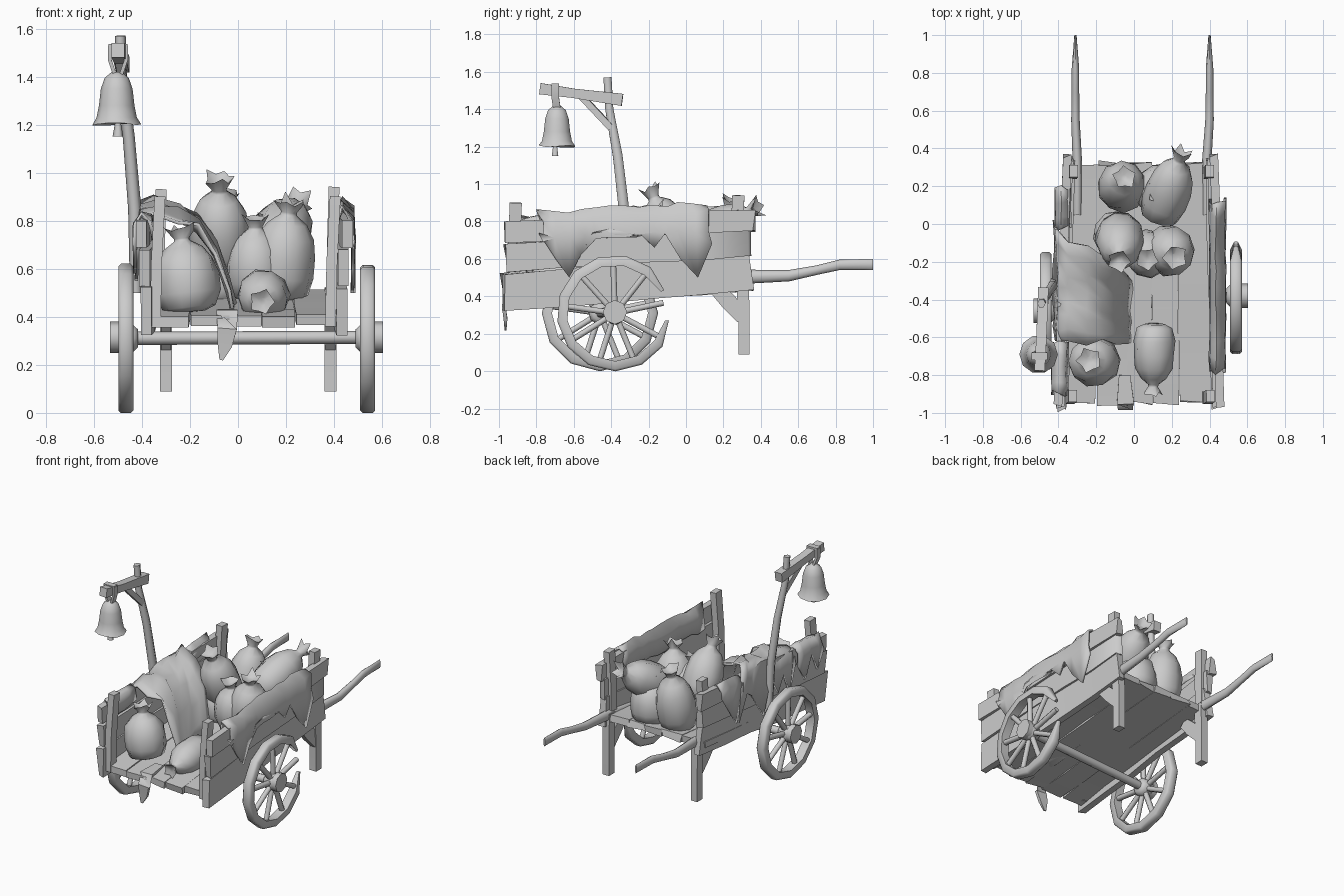
import bpy, bmesh, random
from math import sin, cos, pi, radians
from mathutils import Vector as V

if "Cube" in bpy.data.objects:
    bpy.data.objects.remove(bpy.data.objects["Cube"])

random.seed(4)


def rnd(a):
    return random.uniform(-a, a)


def finish(name, bm):
    bmesh.ops.recalc_face_normals(bm, faces=bm.faces[:])
    me = bpy.data.meshes.new(name)
    bm.to_mesh(me)
    bm.free()
    ob = bpy.data.objects.new(name, me)
    bpy.context.collection.objects.link(ob)
    return ob


def loft(name, rings, closed=False):
    bm = bmesh.new()
    vs = [[bm.verts.new(p) for p in r] for r in rings]
    n = len(vs[0])
    pairs = list(zip(vs, vs[1:])) + ([(vs[-1], vs[0])] if closed else [])
    for a, b in pairs:
        for i in range(n):
            j = (i + 1) % n
            bm.faces.new((a[i], a[j], b[j], b[i]))
    if not closed:
        bm.faces.new(vs[0])
        bm.faces.new(vs[-1])
    return finish(name, bm)


# sweep a box or round section along a path; w and h may be one value or one per point
def sweep(name, pts, w, h, n=4):
    pts = [V(p) for p in pts]
    w = w if isinstance(w, (list, tuple)) else [w] * len(pts)
    h = h if isinstance(h, (list, tuple)) else [h] * len(pts)
    rings = []
    for k, p in enumerate(pts):
        t = (pts[min(k + 1, len(pts) - 1)] - pts[max(k - 1, 0)]).normalized()
        ref = V((0, 1, 0)) if abs(t.z) > 0.8 else V((0, 0, 1))
        s = t.cross(ref).normalized()
        u = s.cross(t)
        if n == 4:
            sec = [(-.5, -.5), (.5, -.5), (.5, .5), (-.5, .5)]
        else:
            sec = [(.5 * cos(2 * pi * i / n), .5 * sin(2 * pi * i / n)) for i in range(n)]
        rings.append([p + s * a * w[k] + u * b * h[k] for a, b in sec])
    return loft(name, rings)


# warped plank running from a to b with ragged ends
def plank(name, a, b, w, h, seg=5):
    a, b = V(a), V(b)
    pts = [a.lerp(b, i / seg) + V((rnd(.004), 0, rnd(.005))) for i in range(seg + 1)]
    ob = sweep(name, pts, w, [h * (1 + rnd(.05)) for _ in pts])
    for v in ob.data.vertices[:4] + ob.data.vertices[-4:]:
        v.co.y += rnd(.015)


# tied sack: lumpy lathe from its base to the tip of the ruffle
def sack(name, base, tip, r, n=10):
    base, tip = V(base), V(tip)
    axis = tip - base
    q = axis.to_track_quat('Z', 'Y')
    prof = [(.5, 0), (.88, .05), (1.03, .22), (1.03, .42), (.92, .6), (.62, .74), (.27, .82), (.25, .85), (.46, .96), (.15, .9)]
    rings = []
    for k, (f, t) in enumerate(prof):
        ring = []
        for i in range(n):
            a = 2 * pi * i / n
            rr = r * f * (1 + rnd(.05) + (.14 * (-1) ** i if k == 8 else 0))
            zz = t + (.025 * (-1) ** i + rnd(.04) if k == 8 else 0)
            ring.append(base + q @ V((rr * cos(a), rr * sin(a), zz * axis.length)))
        rings.append(ring)
    loft(name, rings)


# draped cloth: cross profile in xz repeated along y, last point follows the ragged hem
def cloth(name, prof, ys, hem, rough, shrink=0):
    bm = bmesh.new()
    rows = []
    n = len(prof) - 1
    for i, y in enumerate(ys):
        row = []
        for j, (x, z) in enumerate(prof):
            zz = hem[i % len(hem)] if j == n else z + .05 * (y + .4) + rnd(rough)
            yy = ys[0] + (y - ys[0]) * (1 - shrink * (1 - j / n))
            row.append(bm.verts.new((x + rnd(rough * .3), yy + rnd(.02), zz)))
        rows.append(row)
    for a, b in zip(rows, rows[1:]):
        for j in range(n):
            bm.faces.new((a[j], a[j + 1], b[j + 1], b[j]))
    ob = finish(name, bm)
    m = ob.modifiers.new("thickness", 'SOLIDIFY')
    m.thickness = .014
    m.offset = 0


# wheel with faceted rim, spokes and hub; angles in degrees within the yz plane
def wheel(name, x, y, out, start, end, seg, closed):
    c = V((x, y, .31))
    sec = [(-.03, .257), (-.031, .3), (-.02, .311), (.02, .311), (.031, .3), (.03, .257)]
    rings = []
    for k in range(seg if closed else seg + 1):
        a = radians(start + (end - start) * k / seg)
        f = .35 if not closed and k in (0, seg) else 1
        rings.append([c + V((dx * f, cos(a) * (.28 + (r - .28) * f), sin(a) * (.28 + (r - .28) * f)))
                      for dx, r in sec])
    loft(name + "_rim", rings, closed)
    for k in range(9):
        a = radians(40 * k + 12)
        d = V((0, cos(a), sin(a)))
        sweep(name + "_spoke", [c + d * .03, c + d * .265], .038, .036, 6)
    sweep(name + "_hub", [c + V((out * dx, 0, 0)) for dx in (-.05, -.03, .03, .06)],
          [.08, .12, .12, .08], [.08, .12, .12, .08], 10)


wheel("right_wheel", .54, -.38, 1, 25, 352, 12, False)
wheel("left_wheel", -.467, -.46, -1, 0, 360, 12, True)
sweep("axle", [(-.53, -.46, .31), (.6, -.38, .315)], .055, .055, 8)
for x, y in ((-.515, -.46), (.585, -.38)):
    sweep("axle_cap", [(x - .018, y, .315), (x + .018, y, .315)], .13, .13, 8)


def bed_z(y):
    return .385 + .085 * (y + .95)


# bed floor planks, narrowing slightly toward the back
for a, b in ((-.385, -.203), (-.2, -.038), (-.035, .096), (.1, .238), (.243, .43)):
    y0, y1 = -.95 + rnd(.01), .32 + rnd(.01)
    c = (a + b) / 2
    plank("bed_plank", (c, y0, bed_z(y0) + rnd(.006)), (.04 + (c - .04) * .93, y1, bed_z(y1)), b - a, .045)

# side walls, three planks each, leaning outward and closing in toward the back
for name, xs, dx in (("left", (-.38, -.39, -.4), .045), ("right", (.43, .44, .455), -.03)):
    for x, z0, z1, h, y1 in zip(xs, (.42, .60, .745), (.535, .69, .805), (.205, .15, .115), (.34, .34, .36)):
        plank(name + "_side_plank", (x, -.965 + rnd(.015), z0), (x + dx, y1, z1), .045, h)

# corner posts inside the walls
for x, y, z0, z1, dx in ((-.345, -.92, .36, .9, .02), (.385, -.92, .36, .9, .02),
                         (-.33, .27, .46, .93, .01), (.39, .27, .46, .94, .01)):
    sweep("corner_post", [(x, y, z0), (x + dx * .3, y, (z0 + z1) / 2), (x + dx, y + .01, z1)], .045, .065)

# handles, legs and gusset braces
for x, hx in ((-.3, -.31), (.385, .4)):
    sweep("handle", [(x, .05, .475), (x, .33, .505), (hx, .55, .51), (hx, .7, .54), (hx, .82, .568), (hx, 1, .57)],
          [.05, .05, .045, .04, .04, .012], [.05, .075, .06, .05, .055, .06], 8)
    sweep("rear_leg", [(x, .31, .09), (x, .31, .3), (x, .3, .52)], .05, [.06, .06, .07])
    sweep("leg_brace", [(x, .15, .45), (x, .23, .37), (x, .3, .28)], .04, [.07, .09, .06])

# bell post, arm and brace
sweep("bell_post", [(-.425, -.31, .5), (-.43, -.33, .85), (-.455, -.365, 1.15), (-.485, -.41, 1.4), (-.49, -.42, 1.57)],
      [.05, .055, .05, .045, .045], [.055, .065, .06, .05, .05], 6)
sweep("bell_arm", [(-.5, -.78, 1.51), (-.49, -.6, 1.485), (-.48, -.34, 1.45)], .055, [.06, .05, .065])
sweep("arm_brace", [(-.495, -.56, 1.47), (-.465, -.4, 1.3)], .03, .035)

# bell with straps and clapper
bell = [(.02, 1.42), (.05, 1.395), (.066, 1.35), (.074, 1.28), (.084, 1.23), (.102, 1.2), (.085, 1.205), (.04, 1.33)]
loft("bell", [[V((-.505 + r * cos(2 * pi * i / 10), -.69 + r * sin(2 * pi * i / 10),
                  z + (rnd(.008) if r > .1 else 0))) for i in range(10)] for r, z in bell])
sweep("bell_clapper", [(-.5, -.69, 1.34), (-.5, -.7, 1.22), (-.5, -.7, 1.15)], [.015, .02, .045], [.015, .02, .04], 6)
for dx in (-.034, .034):
    sweep("bell_strap", [(-.5 + dx * .3, -.69, 1.4), (-.5 + dx, -.7, 1.47), (-.5 + dx, -.7, 1.53)], .015, .04)
sweep("bell_strap_top", [(-.54, -.7, 1.53), (-.46, -.7, 1.53)], .04, .014)

# sacks: base, tip, radius
for base, tip, r in (((-.2, -.73, .42), (-.24, -.72, .78), .13),
                     ((.11, -.53, .5), (.1, -.92, .46), .105),
                     ((-.07, -.03, .6), (-.08, -.2, .99), .125),
                     ((.17, -.12, .48), (.22, -.18, .9), .13),
                     ((.08, -.14, .47), (.07, -.19, .83), .12),
                     ((-.07, .17, .48), (-.05, .25, .94), .125),
                     ((.13, .03, .66), (.26, .4, .89), .12),
                     ((.14, .18, .48), (.14, .17, .83), .135),
                     ((-.09, -.05, .45), (-.1, -.07, .75), .12)):
    sack("sack", base, tip, r)

# cloths thrown over the load and both walls
cloth("load_cloth", [(-.02, .42), (-.04, .53), (-.1, .67), (-.17, .78), (-.25, .83), (-.35, .86), (-.405, .84), (-.42, .7)],
      [-.63 + .08 * i for i in range(9)], [.72, .55, .7, .6, .74, .5, .68], .03, .5)
cloth("right_wall_cloth", [(.405, .7), (.41, .82), (.435, .865), (.475, .82), (.48, .72), (.48, .6)],
      [-.78 + .075 * i for i in range(13)], [.74, .6, .5, .62, .74, .76, .74, .73, .66, .74, .6, .5, .68], .014)
cloth("left_wall_cloth", [(-.35, .75), (-.365, .83), (-.4, .85), (-.428, .8), (-.43, .66)],
      [-.9 + .07 * i for i in range(5)], [.72, .6, .74, .58, .7, .76], .012)
cloth("left_rear_cloth", [(-.34, .76), (-.355, .82), (-.385, .84), (-.412, .8), (-.415, .66)],
      [-.02 + .07 * i for i in range(4)], [.74, .55, .66, .78], .01)

# torn rag over the front edge
sweep("front_rag", [(-.05, -.8, .425), (-.045, -.95, .42), (-.045, -.975, .35), (-.055, -.965, .28), (-.07, -.965, .22)],
      [.06, .09, .08, .06, .015], [.015, .02, .02, .02, .01])

bpy.ops.object.select_all(action='SELECT')
bpy.context.view_layer.objects.active = bpy.context.collection.objects[0]
bpy.ops.object.shade_smooth_by_angle(angle=radians(75))
